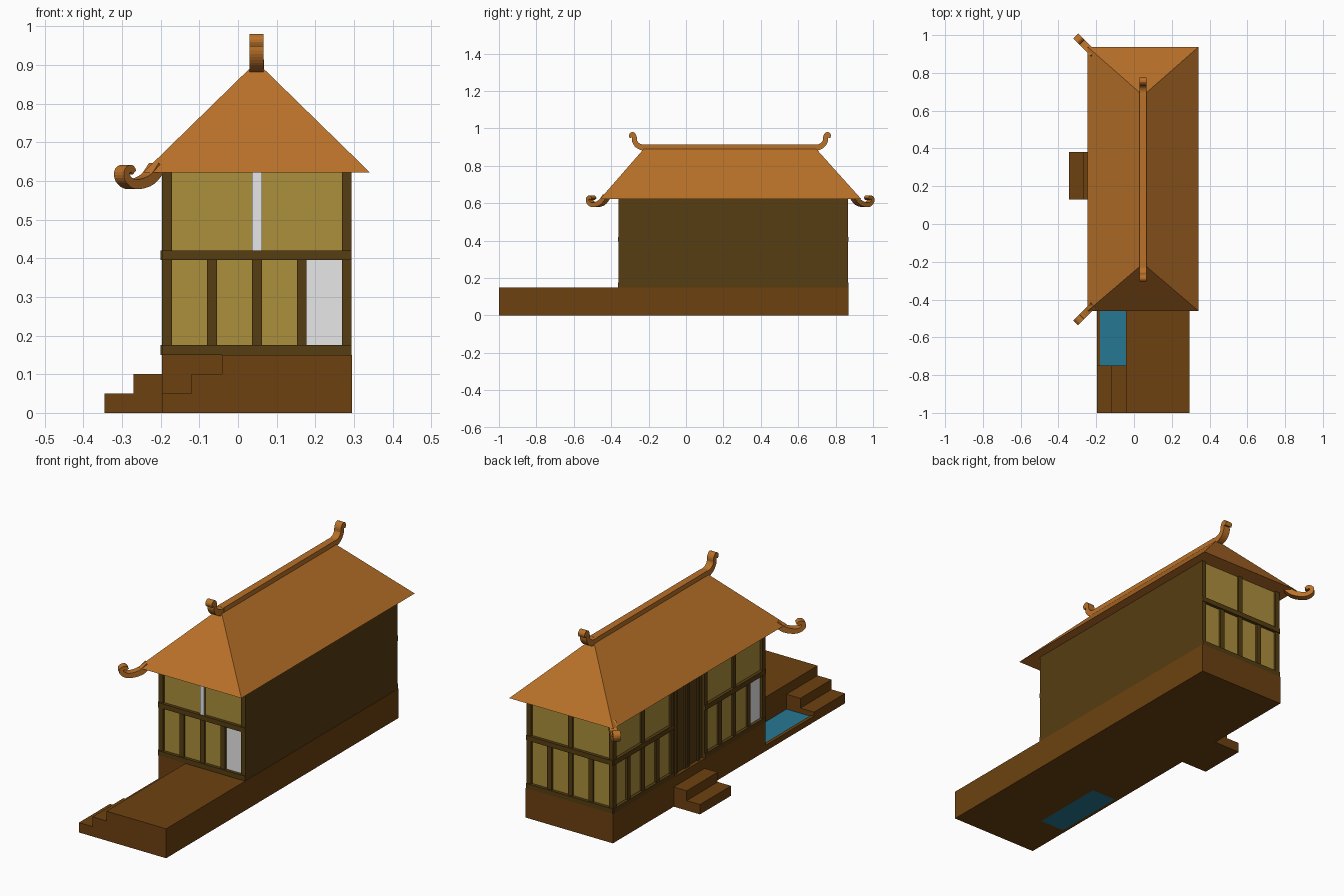
import bpy, bmesh, math
from mathutils import Matrix, Vector

if "Cube" in bpy.data.objects:
    bpy.data.objects.remove(bpy.data.objects["Cube"])


def material(name, rgb):
    m = bpy.data.materials.new(name)
    m.diffuse_color = (*rgb, 1)
    m.use_nodes = True
    m.node_tree.nodes["Principled BSDF"].inputs["Base Color"].default_value = m.diffuse_color
    return m


ROOF = material("orange_tile", (0.485, 0.165, 0.022))
DECK = material("brown_base", (0.15, 0.053, 0.005))
PANEL = material("olive_panel", (0.413, 0.275, 0.045))
FRAME = material("dark_timber", (0.093, 0.047, 0.0056))
WATER = material("pool_blue", (0.019, 0.188, 0.292))
GREY = material("pale_grey", (0.8, 0.8, 0.8))


def finish(name, bm, mat):
    bmesh.ops.recalc_face_normals(bm, faces=bm.faces)
    me = bpy.data.meshes.new(name)
    bm.to_mesh(me)
    bm.free()
    me.materials.append(mat)
    ob = bpy.data.objects.new(name, me)
    bpy.context.collection.objects.link(ob)
    return ob


def boxes(name, mat, items, mtx=Matrix()):
    """One object from boxes given as (x0, x1, y0, y1, z0, z1)."""
    bm = bmesh.new()
    for x0, x1, y0, y1, z0, z1 in items:
        m = Matrix.Translation(((x0 + x1) / 2, (y0 + y1) / 2, (z0 + z1) / 2)) \
            @ Matrix.Diagonal((x1 - x0, y1 - y0, z1 - z0, 1))
        bmesh.ops.create_cube(bm, size=1, matrix=mtx @ m)
    return finish(name, bm, mat)


# Base, deck and steps
boxes("house_base", DECK, [(-0.197, 0.295, -0.36, 0.87, 0, 0.15)])
boxes("front_deck", DECK, [(-0.042, 0.295, -1, -0.36, 0, 0.15)])
boxes("deck_steps", DECK, [(-0.197, -0.12, -1, -0.75, 0, 0.05),
                           (-0.12, -0.042, -1, -0.75, 0, 0.10)])
boxes("door_steps", DECK, [(-0.345, -0.27, 0.13, 0.38, 0, 0.05),
                           (-0.27, -0.197, 0.13, 0.38, 0, 0.10)])

# Pool beside the deck
boxes("pool_rim", DECK, [(-0.197, -0.18, -0.75, -0.36, 0, 0.03)])
boxes("pool_water", WATER, [(-0.18, -0.042, -0.75, -0.36, 0, 0.024)])

# Plain right wall
boxes("right_wall", FRAME, [(0.283, 0.293, -0.36, 0.865, 0.15, 0.625)])


def wall_module(name, origin, angle, grey_panel=False, grey_post=False):
    """Framed wall 0.49 wide; local x runs right as seen from outside, y goes in."""
    mtx = Matrix.Translation((*origin, 0)) @ Matrix.Rotation(angle, 4, 'Z')
    w, p, top = 0.49, 0.025, 0.625
    step = (w - p) / 4
    frame = [(0, p, 0, 0.025, 0.15, top), (w - p, w, 0, 0.025, 0.15, top)]
    frame += [(i * step, i * step + p, 0.002, 0.022, 0.15, 0.40) for i in (1, 2, 3)]
    frame += [(2 * step, 2 * step + p, 0.002, 0.022, 0.41, top)]
    frame += [(0, w, -0.004, 0.025, z, z + 0.025) for z in (0.15, 0.395)]
    boxes(name + "_frame", FRAME, frame, mtx)
    lower = [(i * step + p, (i + 1) * step, 0.012, 0.018, 0.175, 0.395) for i in range(4)]
    upper = [(i * 2 * step + p, (i + 1) * 2 * step, 0.012, 0.018, 0.42, top) for i in (0, 1)]
    if grey_panel:
        boxes(name + "_pale_panel", GREY, [lower.pop()], mtx)
    boxes(name + "_panels", PANEL, lower + upper, mtx)
    if grey_post:
        boxes(name + "_pale_strip", GREY,
              [(2 * step, 2 * step + p, 0, 0.002, 0.42, top)], mtx)


wall_module("front_wall", (-0.196, -0.36), 0, True, True)
wall_module("back_wall", (0.294, 0.866), math.pi)
wall_module("left_front_wall", (-0.196, 0.13), -math.pi / 2, True)
wall_module("left_back_wall", (-0.196, 0.866), -math.pi / 2)

# Door between the two left wall modules
boxes("door", FRAME, [(-0.18, -0.17, 0.13, 0.376, 0.15, 0.625)]
      + [(-0.188, -0.18, y, y + 0.016, 0.15, 0.625) for y in (0.155, 0.235, 0.256, 0.335)])

# Hipped roof
bm = bmesh.new()
eave = [bm.verts.new((x, y, 0.622)) for x, y in
        ((-0.245, -0.46), (0.341, -0.46), (0.341, 0.937), (-0.245, 0.937))]
r0, r1 = (bm.verts.new((0.048, y, 0.908)) for y in (-0.21, 0.68))
a, b, c, d = eave
for f in ((a, b, r0), (b, c, r1, r0), (c, d, r1), (d, a, r0, r1), (d, c, b, a)):
    bm.faces.new(f)
finish("roof", bm, ROOF)

# Ridge beam
boxes("ridge_beam", ROOF, [(0.03, 0.067, -0.21, 0.68, 0.88, 0.914)])


def ribbon(name, pts, width, thick, origin, angle):
    """Curled band: smooth path in (outward, up), swept across its width."""
    P = [Vector(p) for p in pts]
    P = [2 * P[0] - P[1]] + P + [2 * P[-1] - P[-2]]
    path = []
    for i in range(1, len(P) - 2):
        p0, p1, p2, p3 = P[i - 1:i + 3]
        for k in range(4):
            t = k / 4
            path.append(0.5 * (2 * p1 + (p2 - p0) * t + (2 * p0 - 5 * p1 + 4 * p2 - p3) * t * t
                               + (3 * p1 - p0 - 3 * p2 + p3) * t ** 3))
    path.append(P[-2])
    mtx = Matrix.Translation(origin) @ Matrix.Rotation(angle, 4, 'Z')
    bm = bmesh.new()
    prev = None
    n = len(path) - 1
    for i, q in enumerate(path):
        tan = (path[min(i + 1, n)] - path[max(i - 1, 0)]).normalized()
        nor = Vector((-tan.y, tan.x)) * thick * (1 - 0.45 * i / n) / 2
        ring = [bm.verts.new(mtx @ Vector((e.x, s * width / 2, e.y)))
                for e, s in ((q + nor, -1), (q + nor, 1), (q - nor, 1), (q - nor, -1))]
        if prev:
            for j in range(4):
                bm.faces.new((prev[j], prev[(j + 1) % 4], ring[(j + 1) % 4], ring[j]))
        else:
            bm.faces.new(ring)
        prev = ring
    bm.faces.new(prev[::-1])
    finish(name, bm, ROOF)


# Curled ridge ends
ridge_curl = [(0, 0.897), (0.03, 0.898), (0.055, 0.91), (0.07, 0.932),
              (0.071, 0.955), (0.08, 0.969), (0.09, 0.963), (0.087, 0.95)]
ribbon("front_ridge_curl", ridge_curl, 0.037, 0.033, (0.048, -0.205, 0), -math.pi / 2)
ribbon("back_ridge_curl", ridge_curl, 0.037, 0.033, (0.048, 0.675, 0), math.pi / 2)

# Curled eave corners on the left side
corner_curl = [(-0.05, 0.636), (-0.02, 0.607), (0.015, 0.594), (0.05, 0.592),
               (0.075, 0.607), (0.077, 0.625), (0.06, 0.632), (0.05, 0.622)]
ribbon("front_corner_curl", corner_curl, 0.036, 0.03, (-0.245, -0.46, 0), math.radians(225))
ribbon("back_corner_curl", corner_curl, 0.036, 0.03, (-0.245, 0.932, 0), math.radians(135))
